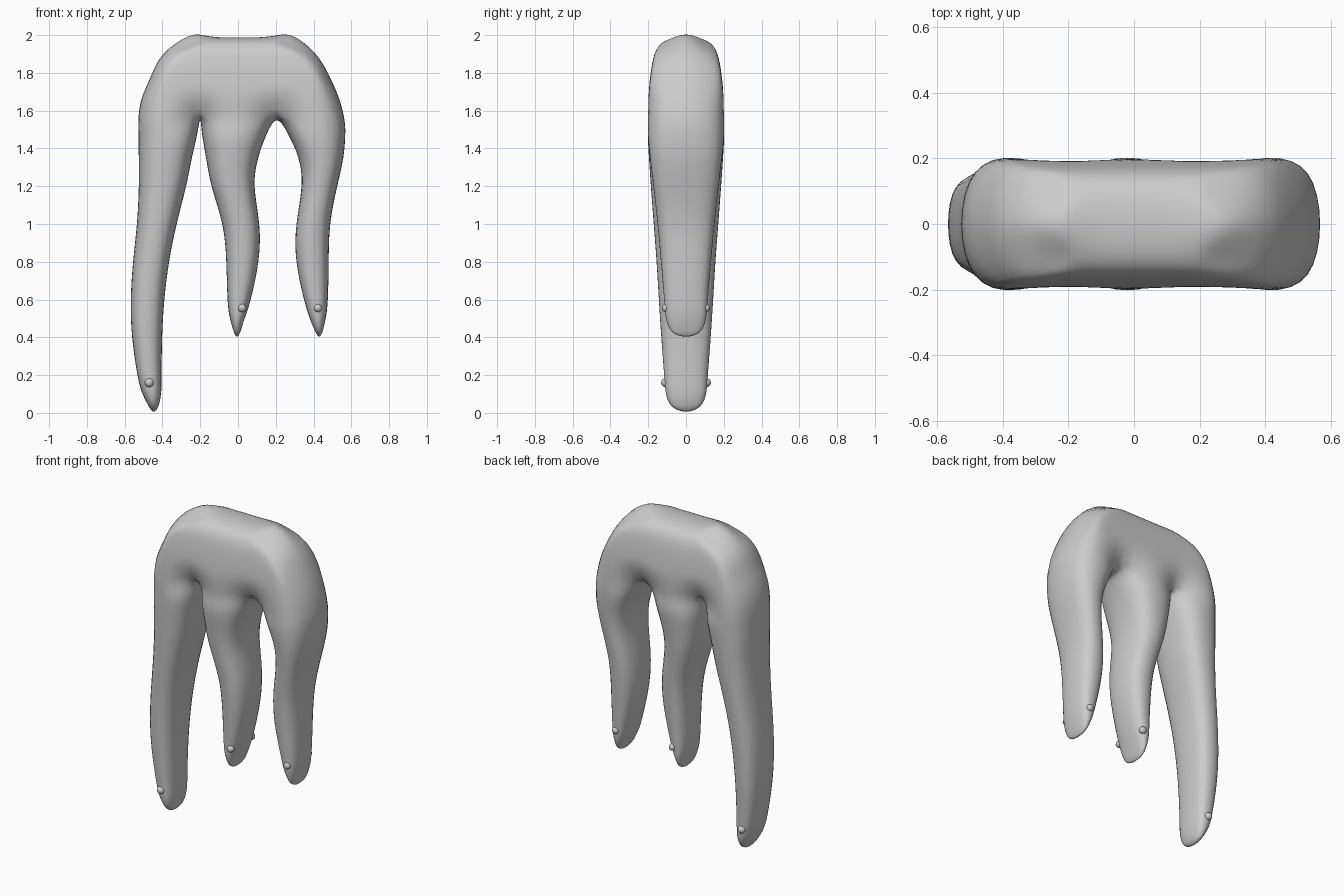
import bpy, bmesh

if "Cube" in bpy.data.objects:
    bpy.data.objects.remove(bpy.data.objects["Cube"])

bm = bmesh.new()


def face(*v):
    bm.faces.new(v)


# Body rows: z at middle, x at left, x at right, half depth
rows = [(1.985, -0.27, 0.30, 0.11), (1.90, -0.395, 0.41, 0.165), (1.78, -0.463, 0.487, 0.188),
        (1.66, -0.512, 0.537, 0.198), (1.55, -0.527, 0.563, 0.20)]
base = [-0.527, -0.36, -0.20, -0.015, 0.205, 0.38, 0.563]


def body_row(i):
    z, xl, xr, d = rows[i]
    layers = {}
    for s in (-1, 0, 1):
        line = []
        for c, b in enumerate(base):
            f = (b - base[0]) / (base[-1] - base[0])
            x = xl + (xr - xl) * f if i < 2 else b
            if c in (0, 6):
                x = (xl if c == 0 else xr)
            y, zz = s * d, z
            if i == 0:
                zz = 1.968 if s else (1.998 if c in (0, 1, 5, 6) else 1.988)
            if c in (0, 6):
                y *= 0.8
                if s:
                    x += 0.045 if c == 0 else -0.045
                    if i == 0:
                        zz -= 0.01
            if c in (2, 4):
                if i == 4 and s:             # rounded arch between legs
                    y, zz = s * 0.13, 1.585
                if i == 3 and s:
                    y, zz = s * 0.188, 1.69
            # middle layer only exists at outer ends, top and arches
            if s == 0 and not (i == 0 or c in (0, 6) or (i == 4 and c in (2, 4))):
                line.append(None)
            else:
                line.append(bm.verts.new((x, y, zz)))
        layers[s] = line
    return layers


# Body shell
grid = [body_row(i) for i in range(5)]
for a, b in zip(grid, grid[1:]):
    for c in range(6):
        for s in (-1, 1):
            face(a[s][c], a[s][c + 1], b[s][c + 1], b[s][c])
    for c in (0, 6):
        for s in (-1, 1):
            face(a[s][c], a[0][c], b[0][c], b[s][c])
for c in range(6):
    for s in (-1, 1):
        face(grid[0][s][c], grid[0][s][c + 1], grid[0][0][c + 1], grid[0][0][c])

# Legs: z, left x, right x, half depth; then tip position
legs = [
    ([(1.47, -0.526, -0.217, .20), (1.35, -0.525, -0.245, .195), (1.2, -0.525, -0.275, .185),
      (1.0, -0.535, -0.325, .17), (0.8, -0.555, -0.365, .155), (0.6, -0.567, -0.39, .143),
      (0.4, -0.56, -0.402, .13), (0.2, -0.532, -0.405, .115), (0.1, -0.505, -0.408, .105),
      (0.035, -0.472, -0.422, .075)], (-0.447, 0.005)),
    ([(1.47, -0.19, 0.15, .20), (1.35, -0.168, 0.107, .19), (1.2, -0.14, 0.087, .172),
      (1.0, -0.083, 0.112, .15), (0.8, -0.062, 0.107, .132), (0.6, -0.055, 0.067, .115),
      (0.5, -0.042, 0.035, .105), (0.43, -0.022, 0.012, .075)], (-0.005, 0.403)),
    ([(1.47, 0.268, 0.567, .20), (1.35, 0.32, 0.557, .19), (1.2, 0.337, 0.525, .172),
      (1.0, 0.31, 0.488, .15), (0.8, 0.31, 0.48, .132), (0.6, 0.35, 0.475, .115),
      (0.5, 0.38, 0.464, .105), (0.43, 0.41, 0.447, .075)], (0.43, 0.403)),
]
for k, (sections, tip) in enumerate(legs):
    g, c = grid[4], 2 * k
    prev = [g[-1][c], g[-1][c + 1], g[-1][c + 2], g[0][c + 2],
            g[1][c + 2], g[1][c + 1], g[1][c], g[0][c]]
    for z, l, r, d in sections:
        m, h = (l + r) / 2, (r - l) / 2
        ring = [bm.verts.new((m + u * h, v * d, z)) for u, v in
                ((-.75, -.78), (0, -1), (.75, -.78), (1, 0), (.75, .78), (0, 1), (-.75, .78), (-1, 0))]
        for i in range(8):
            face(prev[i], prev[(i + 1) % 8], ring[(i + 1) % 8], ring[i])
        prev = ring
    end = bm.verts.new((tip[0], 0, tip[1]))
    for i in (1, 3, 5, 7):
        face(prev[i], prev[(i + 1) % 8], prev[(i + 2) % 8], end)

bmesh.ops.recalc_face_normals(bm, faces=bm.faces)
mesh = bpy.data.meshes.new("three_legged_body")
bm.to_mesh(mesh)
bm.free()
mesh.shade_smooth()
body = bpy.data.objects.new("three_legged_body", mesh)
bpy.context.collection.objects.link(body)
sub = body.modifiers.new("smooth", 'SUBSURF')
sub.levels = sub.render_levels = 2

# Push the cage outward so the smoothed surface passes through the sections
target = [v.co.copy() for v in mesh.vertices]
for _ in range(4):
    bpy.context.view_layer.update()
    ev = body.evaluated_get(bpy.context.evaluated_depsgraph_get())
    now = [ev.data.vertices[i].co.copy() for i in range(len(target))]
    for v, t, n in zip(mesh.vertices, target, now):
        v.co += (t - n) * 0.85
    mesh.update()
    body.update_tag()

# Small round studs near the leg tips, front and back
for name, x, y, z, r in (("left", -.47, .108, .16, .024), ("middle", .022, .105, .555, .022),
                         ("right", .423, .105, .555, .022)):
    for side, s in (("front", -1), ("back", 1)):
        bpy.ops.mesh.primitive_uv_sphere_add(segments=16, ring_count=10, radius=r, location=(x, s * y, z))
        stud = bpy.context.object
        stud.name = f"{name}_leg_{side}_stud"
        bpy.ops.object.shade_smooth()
